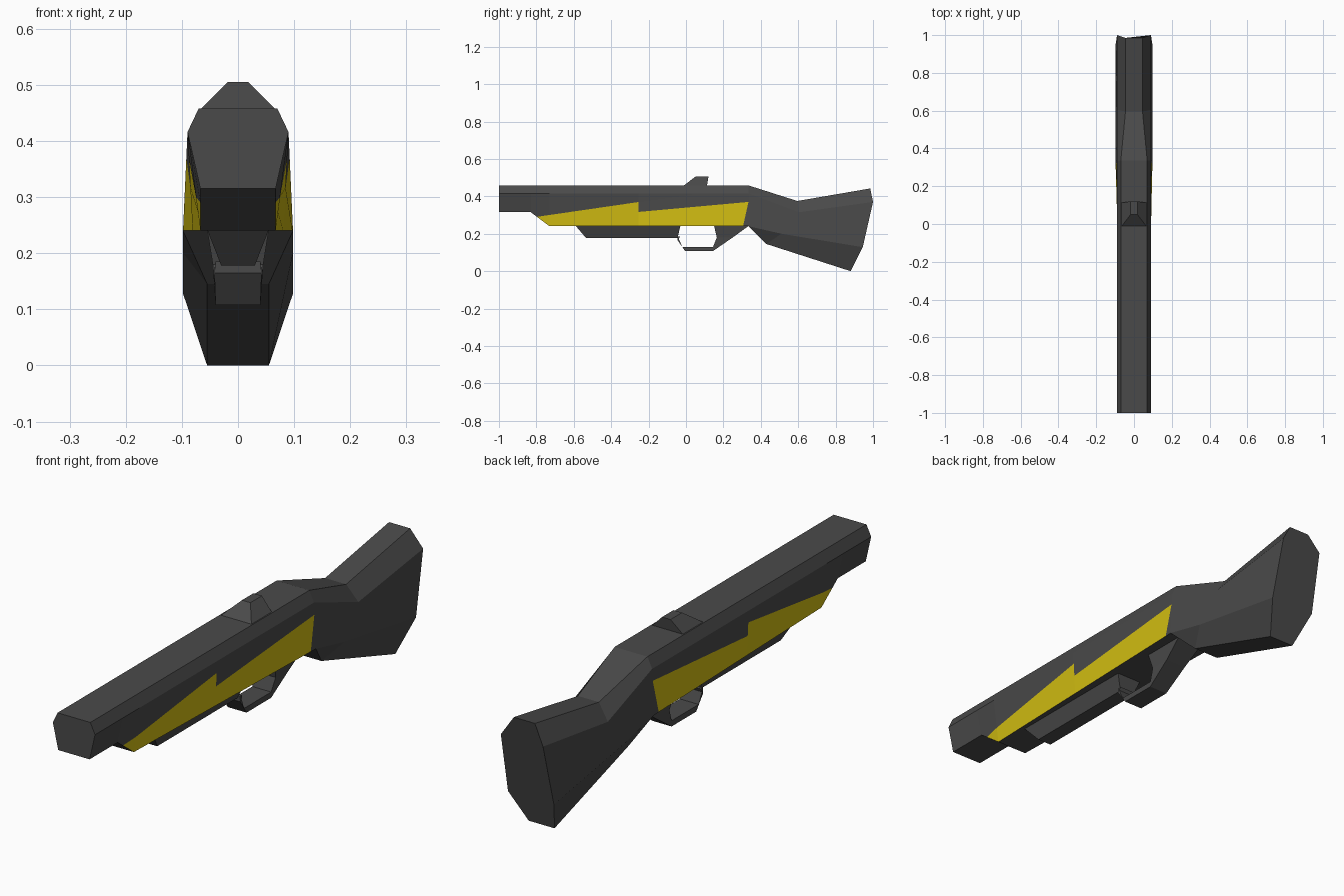
import bpy, bmesh
from mathutils import Vector

if "Cube" in bpy.data.objects:
    bpy.data.objects.remove(bpy.data.objects["Cube"])


def material(name, rgb):
    m = bpy.data.materials.new(name)
    m.diffuse_color = (*rgb, 1)
    m.use_nodes = True
    m.node_tree.nodes["Principled BSDF"].inputs["Base Color"].default_value = m.diffuse_color
    return m


GREY = material("dark_grey", (0.068, 0.068, 0.068))
YELLOW = material("yellow", (0.645, 0.51, 0.006))


def finish(bm, name):
    bmesh.ops.remove_doubles(bm, verts=bm.verts[:], dist=1e-4)
    bmesh.ops.recalc_face_normals(bm, faces=bm.faces[:])
    me = bpy.data.meshes.new(name)
    bm.to_mesh(me)
    bm.free()
    me.materials.append(GREY)
    me.materials.append(YELLOW)
    ob = bpy.data.objects.new(name, me)
    bpy.context.collection.objects.link(ob)
    return ob


def loft(sections):
    """Each section is a half outline of (half width, y, z), mirrored over x."""
    bm = bmesh.new()
    rings = []
    for s in sections:
        pts = list(s) + [(-w, y, z) for w, y, z in reversed(s)]
        rings.append([bm.verts.new(p) for p in pts])
    n = len(rings[0])
    for a, b in zip(rings, rings[1:]):
        for i in range(n):
            j = (i + 1) % n
            bm.faces.new((a[i], a[j], b[j], b[i]))
    bm.faces.new(rings[0])
    bm.faces.new(rings[-1])
    bmesh.ops.remove_doubles(bm, verts=bm.verts[:], dist=1e-4)
    bmesh.ops.recalc_face_normals(bm, faces=bm.faces[:])
    return bm


# Barrel, receiver and stock in one faceted loft
def body_ring(y, low_w, low_z):
    return [(0.07, y, 0.458), (0.09, y, 0.416), (low_w, y, low_z), (low_w, y, low_z)]


body = loft([
    body_ring(-1.0, 0.067, 0.315),
    body_ring(-0.83, 0.067, 0.315),
    body_ring(-0.73, 0.067, 0.24),
    body_ring(0.335, 0.098, 0.24),
    [(0.045, 0.595, 0.375), (0.09, 0.605, 0.315), (0.098, 0.51, 0.2), (0.055, 0.43, 0.145)],
    [(0.045, 0.985, 0.442), (0.09, 1.0, 0.37), (0.098, 0.945, 0.128), (0.055, 0.88, 0.0)],
])


# Lightning-shaped yellow panel: cut the side faces, then colour by region
def on_side(f):
    c = f.calc_center_median()
    return abs(f.normal.x) > 0.5 and -0.84 < c.y < 0.335


def line_z(y, p, q):
    return p[1] + (q[1] - p[1]) * (y - p[0]) / (q[0] - p[0])


UPPER = ((-0.80, 0.29), (-0.25, 0.37))
LOWER = ((-0.26, 0.316), (0.334, 0.37))
REAR = ((0.334, 0.37), (0.305, 0.24))
STEP = ((-0.255, 0.2), (-0.255, 0.4))
for p, q in (STEP, UPPER, LOWER, REAR):
    body.normal_update()
    faces = [f for f in body.faces if on_side(f)]
    edges = list({e for f in faces for e in f.edges})
    verts = list({v for f in faces for v in f.verts})
    bmesh.ops.bisect_plane(body, geom=verts + edges + faces, dist=1e-5,
                           plane_co=Vector((0, *p)),
                           plane_no=Vector((0, p[1] - q[1], q[0] - p[0])).normalized())
body.normal_update()
for f in body.faces:
    c = f.calc_center_median()
    top = UPPER if c.y < -0.255 else LOWER
    rear_y = 0.305 + (c.z - 0.24) * 0.029 / 0.13
    if on_side(f) and c.z < line_z(c.y, *top) and c.y < rear_y:
        f.material_index = 1
finish(body, "barrel_and_stock")

# Tapered magazine tube under the fore end
finish(loft([
    [(0.055, -0.59, 0.242), (0.03, -0.535, 0.178)],
    [(0.055, -0.03, 0.242), (0.03, -0.045, 0.178)],
]), "magazine_tube")

# Trigger guard: closed band of inner and outer edges, widening to the rear
outer = [(-0.045, 0.185), (-0.045, 0.165), (-0.005, 0.108), (0.145, 0.108), (0.25, 0.18), (0.335, 0.242)]
inner = [(-0.032, 0.185), (-0.038, 0.172), (-0.02, 0.13), (0.145, 0.13), (0.165, 0.18), (0.15, 0.242)]
widths = [0.04, 0.042, 0.04, 0.04, 0.045, 0.055]
finish(loft([[(w, *i), (w, *o)] for w, i, o in zip(widths, inner, outer)]), "trigger_guard")

# Rear sight wedge
finish(loft([
    [(0.018, 0.05, 0.505), (0.068, -0.015, 0.455)],
    [(0.018, 0.12, 0.505), (0.068, 0.112, 0.455)],
]), "rear_sight")
